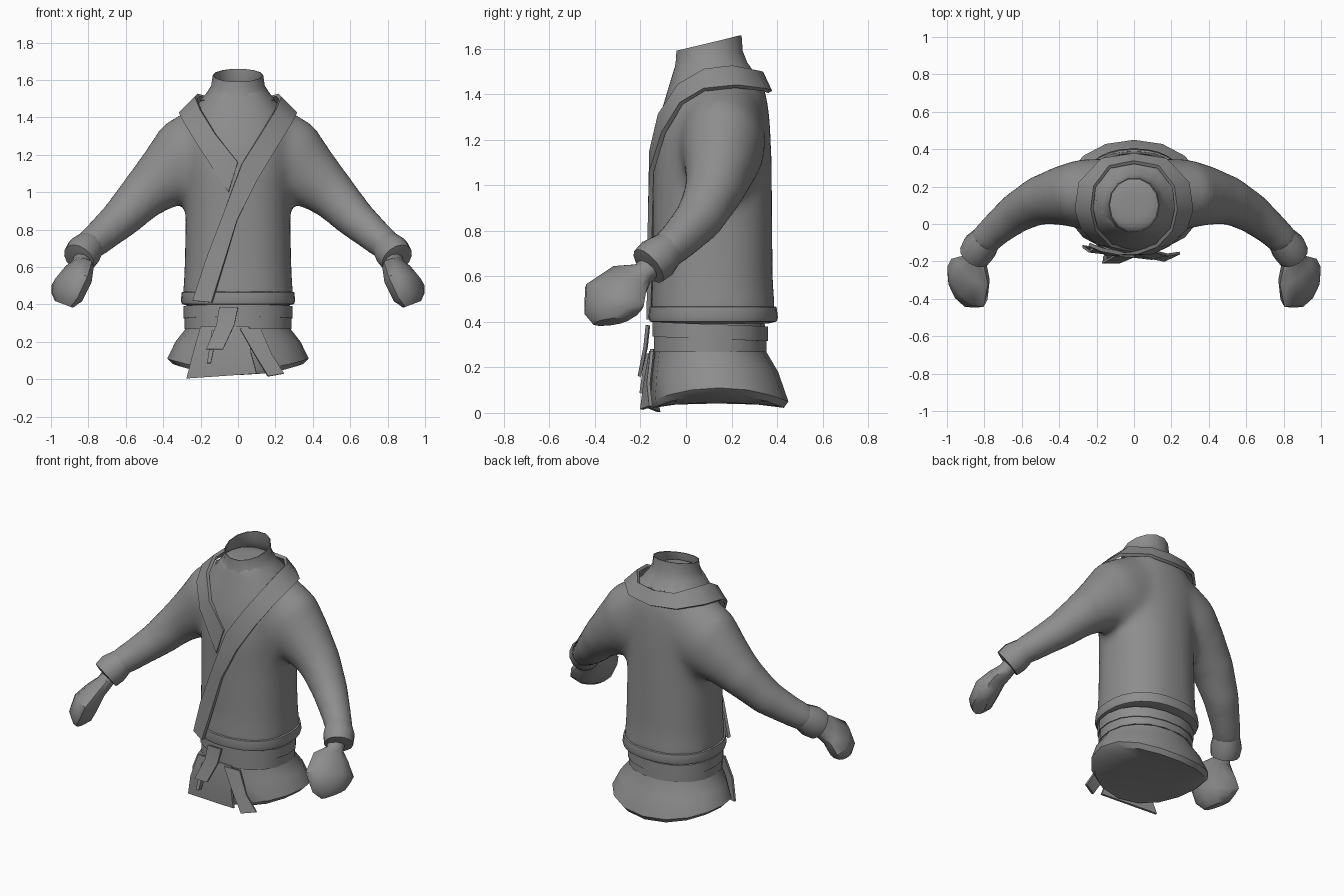
import bpy, bmesh, math
from mathutils import Vector as V

if "Cube" in bpy.data.objects:
    bpy.data.objects.remove(bpy.data.objects["Cube"])

grey = bpy.data.materials.new("dark_grey_cloth")
grey.diffuse_color = (.27, .27, .27, 1)
grey.use_nodes = True
grey.node_tree.nodes["Principled BSDF"].inputs["Base Color"].default_value = grey.diffuse_color


def ring(z, rx, y0, y1, n=24, p=2.0, wave=0.0, tilt=0.0):
    """Horizontal superellipse; wave lifts the sides, tilt lifts the back."""
    pts = []
    for i in range(n):
        a = 2 * math.pi * i / n
        c, s = math.cos(a), math.sin(a)
        x = math.copysign(abs(c) ** (2 / p), c) * rx
        y = math.copysign(abs(s) ** (2 / p), s) * (y1 - y0) / 2 + (y0 + y1) / 2
        pts.append(V((x, y, z + wave * c * c + tilt * s)))
    return pts


def limb(stations, ref, n=14):
    """Rings across a path; stations are (x, y, z, radius along ref, radius across)."""
    cs = [V(s[:3]) for s in stations]
    out = []
    for i, s in enumerate(stations):
        t = (cs[min(i + 1, len(cs) - 1)] - cs[max(i - 1, 0)]).normalized()
        u = (V(ref) - t * t.dot(V(ref))).normalized()
        w = t.cross(u)
        out.append([cs[i] + u * s[3] * math.cos(2 * math.pi * k / n)
                    + w * s[4] * math.sin(2 * math.pi * k / n) for k in range(n)])
    return out


def loft(bm, rings, start=True, end=True):
    rows = [[bm.verts.new(p) for p in r] for r in rings]
    n = len(rows[0])
    for a, b in zip(rows, rows[1:]):
        for k in range(n):
            bm.faces.new((a[k], a[(k + 1) % n], b[(k + 1) % n], b[k]))
    if start:
        bm.faces.new(rows[0][::-1])
    if end:
        bm.faces.new(rows[-1])


def finish(name, bm, mirror=False, thick=0.0, angle=35):
    bmesh.ops.recalc_face_normals(bm, faces=bm.faces)
    me = bpy.data.meshes.new(name)
    bm.to_mesh(me)
    bm.free()
    me.materials.append(grey)
    ob = bpy.data.objects.new(name, me)
    bpy.context.collection.objects.link(ob)
    bpy.ops.object.select_all(action='DESELECT')
    ob.select_set(True)
    bpy.context.view_layer.objects.active = ob
    if thick:
        m = ob.modifiers.new("thickness", 'SOLIDIFY')
        m.thickness, m.offset = thick, 0
        bpy.ops.object.modifier_apply(modifier=m.name)
    bpy.ops.object.shade_smooth_by_angle(angle=math.radians(angle))
    if mirror:
        ob.modifiers.new("mirror", 'MIRROR')
    return ob


def part(name, rings, start=True, end=True, **kw):
    bm = bmesh.new()
    loft(bm, rings, start, end)
    return finish(name, bm, **kw)


def ribbon(name, pairs, thick=0.015):
    """Cloth strip through pairs of edge points."""
    bm = bmesh.new()
    rows = [[bm.verts.new(p) for p in pr] for pr in pairs]
    for a, b in zip(rows, rows[1:]):
        bm.faces.new((a[0], a[1], b[1], b[0]))
    return finish(name, bm, thick=thick)


# Jacket body and sleeves, fused into one smooth cloth surface
bm = bmesh.new()
loft(bm, [ring(*r, n=32, p=2.3) for r in (
    (.415, .302, -.16, .40), (.5, .292, -.152, .388), (.6, .287, -.148, .382),
    (.9, .28, -.148, .38), (1.1, .285, -.15, .377), (1.25, .295, -.13, .372),
    (1.36, .28, -.1, .362), (1.46, .225, -.07, .335), (1.53, .165, -.05, .27),
    (1.565, .14, -.045, .25))])
sleeve = limb([(.05, .16, 1.28, .22, .18), (.16, .16, 1.235, .235, .19),
               (.275, .16, 1.165, .235, .19), (.395, .15, 1.078, .175, .16),
               (.51, .125, .98, .135, .133), (.63, .06, .855, .112, .112),
               (.745, -.035, .755, .094, .094), (.82, -.11, .695, .087, .087)],
              (0, 0, 1), 20)
loft(bm, sleeve)
loft(bm, [[V((-p.x, p.y, p.z)) for p in r] for r in sleeve])
body = finish("jacket_body", bm)
rm = body.modifiers.new("fuse", 'REMESH')
rm.mode, rm.voxel_size, rm.use_smooth_shade = 'VOXEL', .025, True
sm = body.modifiers.new("soften", 'SMOOTH')
sm.factor, sm.iterations = .5, 18

# Jacket hem lip
part("jacket_hem", [ring(*r, n=32, p=2.3) for r in (
    (.47, .285, -.145, .38), (.465, .301, -.161, .398), (.42, .306, -.165, .404),
    (.402, .3, -.16, .398), (.392, .26, -.12, .36))])

# Open neck with a rim that rises at the back
part("neck", [ring(*r, n=14, tilt=t) for r, t in (
    ((1.49, .2, -.055, .305), 0), ((1.53, .165, -.05, .27), .01),
    ((1.57, .14, -.045, .25), .02), ((1.625, .132, -.043, .245), .035))],
    start=False, end=False, thick=.006, angle=50)

# Cuffs and mitten hands
part("cuff", limb([(.79, -.08, .72, .08, .08), (.825, -.125, .68, .098, .095),
                   (.85, -.165, .645, .092, .088), (.852, -.168, .642, .05, .05)],
                  (0, 0, 1)), mirror=True)
part("hand", limb([(.82, -.13, .67, .055, .05), (.84, -.19, .612, .055, .05),
                   (.86, -.25, .58, .12, .06), (.89, -.315, .51, .16, .082),
                   (.915, -.33, .44, .13, .075), (.93, -.33, .4, .085, .04)],
                  (.5, .84, -.17), 10), mirror=True, angle=40)

# Collar running round the neck into two crossing lapels
half = [((0, .33, 1.495), (0, .37, 1.41)), ((.13, .305, 1.5), (.17, .345, 1.42)),
        ((.21, .2, 1.52), (.29, .22, 1.435)), ((.225, .08, 1.505), (.31, .08, 1.42)),
        ((.2, -.03, 1.44), (.28, -.02, 1.36)), ((.12, -.115, 1.31), (.2, -.1, 1.23))]
flip = [tuple((-x, y, z) for x, y, z in pr) for pr in half[1:]]
over = [((.02, -.152, 1.15), (.1, -.152, 1.06)), ((-.08, -.155, .88), (-.005, -.158, .85)),
        ((-.17, -.138, .64), (-.075, -.16, .62)), ((-.24, -.11, .42), (-.14, -.165, .41))]
under = [((0, -.14, 1.16), (-.05, -.145, 1.0))]
ribbon("collar", under[::-1] + flip[::-1] + half + over, .02)

# Skirt below the belt, with a bulging closed underside
part("skirt", [ring(*r, n=16, p=2.1, wave=w) for r, w in (
    ((.41, .265, -.125, .345), 0), ((.27, .28, -.135, .352), 0),
    ((.18, .335, -.147, .405), .02), ((.05, .378, -.158, .45), .06),
    ((.022, .35, -.145, .43), .06), ((.035, .22, -.06, .33), .01))])
ribbon("skirt_flap", [((-.2, -.12, .28), (.06, -.15, .28)),
                      ((-.24, -.145, .14), (.07, -.165, .14)),
                      ((-.275, -.12, .004), (.1, -.185, .03))])

# Belt wrapped twice, the two turns tilted against each other
for name, z0, z1, g, t in (("belt_lower", .268, .345, 0, 0), ("belt_upper", .325, .39, .006, -.01)):
    part(name, [ring(z, .286 + g + e, -.145 - g - e, .358 + g + e, n=18, p=2.2, tilt=t)
                for z, e in ((z0, -.03), (z0, 0), (z1, 0), (z1, -.03))])

# Hanging belt ends
ribbon("belt_end_left", [((-.1, -.165, .385), (0, -.17, .385)),
                         ((-.115, -.175, .29), (-.02, -.18, .29)),
                         ((-.17, -.205, .16), (-.08, -.205, .16))])
ribbon("belt_end_inner", [((-.14, -.165, .26), (-.11, -.165, .26)),
                          ((-.165, -.19, .085), (-.145, -.19, .085))], .03)
ribbon("belt_end_right", [((.01, -.155, .27), (.12, -.15, .27)),
                          ((.09, -.18, .13), (.18, -.165, .13)),
                          ((.16, -.195, .015), (.245, -.155, .03))])
